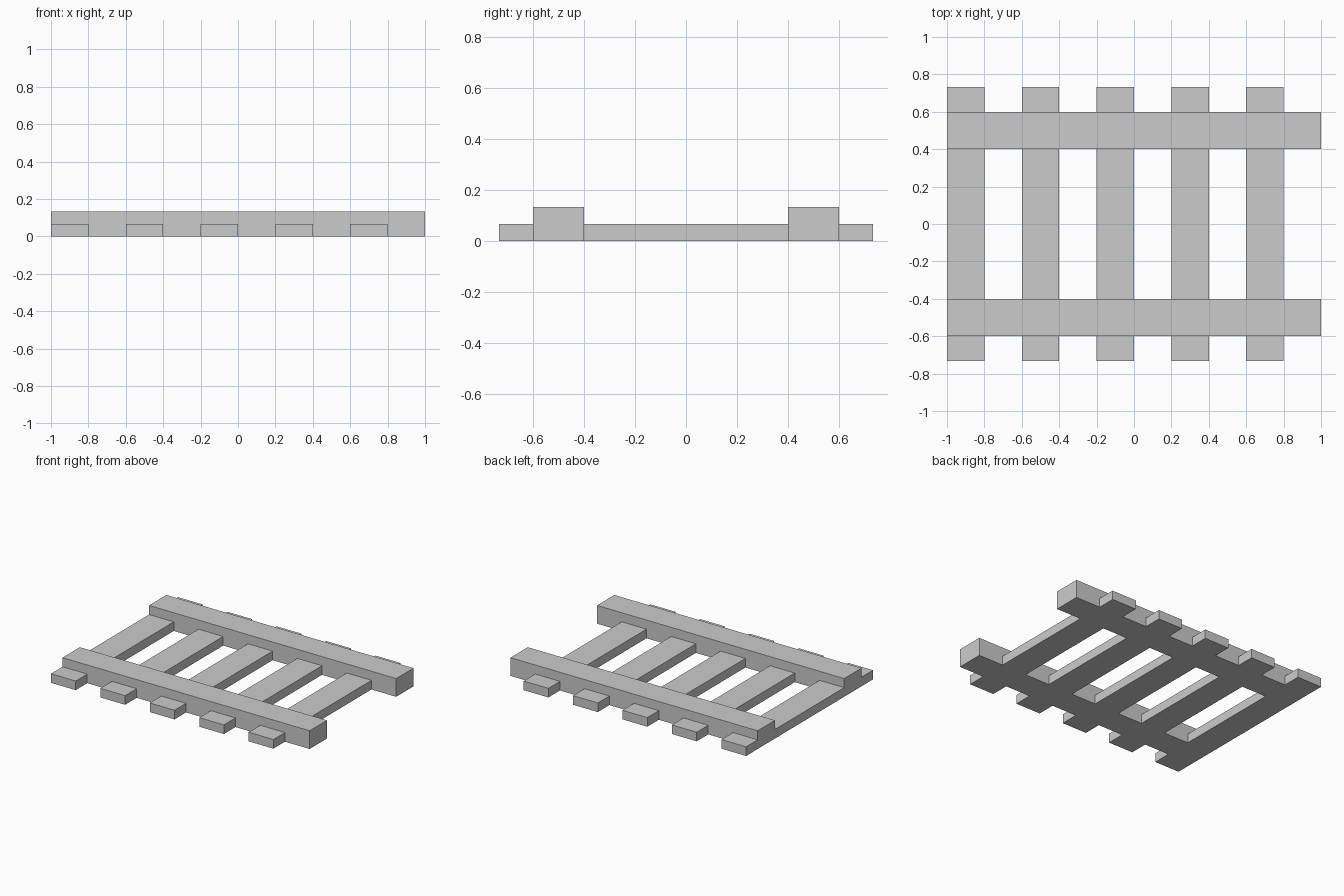
import bpy
import bmesh
from mathutils import Matrix

if "Cube" in bpy.data.objects:
    bpy.data.objects.remove(bpy.data.objects["Cube"])

SLEEPER_H = 0.0667
RAIL_H = 0.1333


def box(name, lo, hi):
    """Axis-aligned box between two corners."""
    size = [b - a for a, b in zip(lo, hi)]
    mid = [(a + b) / 2 for a, b in zip(lo, hi)]
    bm = bmesh.new()
    bmesh.ops.create_cube(bm, size=1, matrix=Matrix.Translation(mid) @ Matrix.Diagonal((*size, 1)))
    mesh = bpy.data.meshes.new(name)
    bm.to_mesh(mesh)
    bm.free()
    obj = bpy.data.objects.new(name, mesh)
    bpy.context.collection.objects.link(obj)
    return obj


# Two long rails, front and back
for name, y in (("front_rail", -0.5), ("back_rail", 0.5)):
    box(name, (-1, y - 0.1, 0), (1, y + 0.1, RAIL_H))

# Five sleepers, the first flush with the left rail ends
for i in range(5):
    x = -1 + 0.4 * i
    box(f"sleeper_{i + 1}", (x, -0.7333, 0), (x + 0.2, 0.7333, SLEEPER_H))
